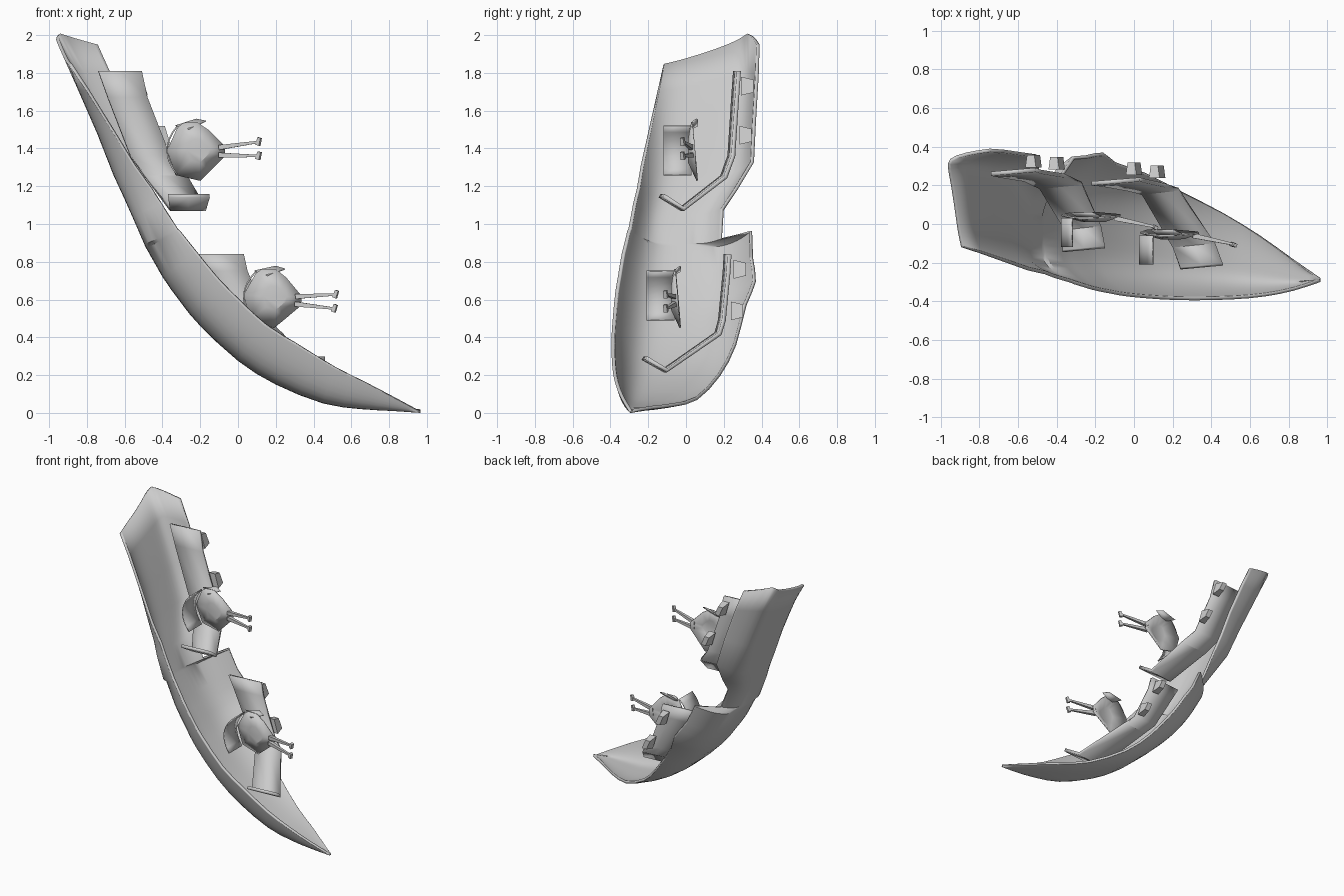
import bpy, bmesh, math
from mathutils import Vector

if "Cube" in bpy.data.objects:
    bpy.data.objects.remove(bpy.data.objects["Cube"])


def make(name, verts, faces, thick=0.0, offset=0.0, angle=35):
    me = bpy.data.meshes.new(name)
    me.from_pydata([tuple(v) for v in verts], [], faces)
    ob = bpy.data.objects.new(name, me)
    bpy.context.collection.objects.link(ob)
    if thick:
        m = ob.modifiers.new("thickness", 'SOLIDIFY')
        m.thickness, m.offset = thick, offset
    bpy.ops.object.select_all(action='DESELECT')
    bpy.context.view_layer.objects.active = ob
    ob.select_set(True)
    bpy.ops.object.shade_smooth_by_angle(angle=math.radians(angle))
    return ob


def grid_faces(rows, cols):
    return [(i * cols + j, i * cols + j + 1, (i + 1) * cols + j + 1, (i + 1) * cols + j)
            for i in range(rows - 1) for j in range(cols - 1)]


# Hull stations: keel x, keel z, left y, right y, left depth, right depth, shear
stations = [
    (-.98, 2.01, -.12, .39, .01, .19, .19),
    (-.89, 1.81, -.15, .385, .04, .19, .13),
    (-.755, 1.50, -.20, .37, .08, .18, .05),
    (-.66, 1.26, -.24, .36, .12, .17, .0),
    (-.60, 1.13, -.26, .27, .15, .12, .0),
    (-.56, 1.04, -.28, .20, .165, .08, .0),
    (-.495, 0.89, -.305, .19, .19, .08, .0),
    (-.485, 0.87, -.31, .35, .195, .19, .0),
    (-.40, 0.72, -.34, .355, .22, .18, .0),
    (-.30, 0.58, -.36, .37, .23, .18, .0),
    (-.20, 0.46, -.375, .32, .24, .15, .0),
    (0.0, 0.275, -.39, .265, .24, .10, .0),
    (0.20, 0.15, -.395, .18, .24, .05, .0),
    (0.45, 0.05, -.39, .06, .20, .02, .0),
    (0.65, 0.02, -.375, -.06, .14, .015, .0),
    (0.82, 0.01, -.345, -.18, .07, .01, .0),
    (0.965, 0.0, -.30, -.28, .005, .005, .0),
]
cols = 25
rows = []
for i, (kx, kz, yl, yr, dl, dr, sh) in enumerate(stations):
    a, b = stations[max(i - 2, 0)], stations[min(i + 2, len(stations) - 1)]
    t = Vector((b[0] - a[0], 0, b[1] - a[1])).normalized()
    n = Vector((-t.z, 0, t.x))
    p = max(9 - i, 3)
    row = []
    for j in range(cols):
        u = math.sin(math.pi * (j / (cols - 1) - .5))
        d = dl * abs(u) ** 4 if u < 0 else dr * u ** p
        slide = sh * max(0, (.78 - u) / 1.78) ** .7 + (sh * .8 * u ** 9 if u > 0 else 0)
        v = Vector((kx, (yl + yr) / 2 + (yr - yl) / 2 * u, kz)) + n * d + t * slide
        v.z = max(v.z, 0)
        row.append(v)
    rows.append(row)
# Smooth in-between rows for the bow half
fine = rows[:8]
for i in range(8, len(rows) - 1):
    fine.append(rows[i])
    nxt = rows[min(i + 2, len(rows) - 1)]
    fine.append([(b + c) * .5625 - (a + d) * .0625
                 for a, b, c, d in zip(rows[i - 1], rows[i], rows[i + 1], nxt)])
fine.append(rows[-1])
make("hull_shell", [v for r in fine for v in r], grid_faces(len(fine), cols), .018, -1)


# Bent consoles: each profile point is y, z, inner x, outer x
def console(name, prof):
    vs = []
    for y, z, x0, x1 in prof:
        vs += [(x0, y - .01, z), ((x0 + x1) / 2, y, z), (x1, y + .01, z)]
    make(name, vs, grid_faces(len(prof), 3), .022, 0, 25)


console("upper_console", [(.27, 1.81, -.74, -.51), (.26, 1.67, -.69, -.48), (.24, 1.36, -.57, -.36),
                          (.20, 1.25, -.49, -.27), (-.02, 1.08, -.36, -.17), (-.13, 1.15, -.37, -.15)])
console("lower_console", [(.22, .84, -.22, .03), (.215, .75, -.17, .05), (.19, .49, -.03, .16),
                          (.17, .42, .04, .23), (-.11, .225, .20, .42), (-.22, .29, .24, .46)])


# Tapered clips on the console edges
def clip(name, x, y, z):
    bm = bmesh.new()
    bmesh.ops.create_cube(bm, size=1)
    for v in bm.verts:
        k = .75 if v.co.y > 0 else 1.1
        v.co = Vector((x + v.co.x * .05 * k - v.co.z * .03, y + v.co.y * .065, z + v.co.z * .09 * k))
    me = bpy.data.meshes.new(name)
    bm.to_mesh(me)
    bm.free()
    bpy.context.collection.objects.link(bpy.data.objects.new(name, me))


for k, pos in enumerate([(-.52, .325, 1.73), (-.40, .315, 1.47), (0.0, .285, .76), (.12, .27, .54)]):
    clip("edge_clip_%d" % (k + 1), *pos)


# Square rod between two points, tapering toward the end
def rod(name, a, b, r0, r1):
    a, b = Vector(a), Vector(b)
    q = (b - a).to_track_quat('Z', 'Y')
    vs = [c + q @ Vector((sx * r, sy * r, 0)) for c, r in ((a, r0), (b, r1))
          for sx, sy in ((-1, -1), (1, -1), (1, 1), (-1, 1))]
    fs = [(k, (k + 1) % 4, (k + 1) % 4 + 4, k + 4) for k in range(4)] + [(3, 2, 1, 0), (4, 5, 6, 7)]
    make(name, vs, fs)


# Pod: curved back plate, domed side plate and two prongs with feet
def pod(tag, ox, oy, oz, tilt):
    def at(x, y, z):
        c, s = math.cos(tilt), math.sin(tilt)
        return Vector((ox + x * c + z * s, oy + y, oz - x * s + z * c))
    vs = []
    for i in range(9):
        a = -1 + i / 4
        vs += [at(-.12 - .055 * (1 - a * a), y, .13 * a) for y in (-.15, -.075, 0)]
    make(tag + "_back_plate", vs, grid_faces(9, 3), .008)
    rim = [(-.12, .12), (-.09, .145), (-.02, .15), (.04, .11), (.13, .02),
           (.13, -.03), (.05, -.11), (0, -.16), (-.13, -.13), (-.175, 0)]
    vs = [at(x, .015 - .09 * z, z) for x, z in rim]
    vs += [at(x * .4, -.015, z * .4) for x, z in rim]
    m = len(rim)
    fs = [(k, (k + 1) % m, m + (k + 1) % m, m + k) for k in range(m)] + [tuple(range(m, 2 * m))]
    make(tag + "_side_plate", vs, fs, .008, 0, 25)
    make(tag + "_top_flap", [at(-.13, .03, .13), at(-.02, .03, .165), at(.03, .01, .155), at(-.06, -.01, .11)],
         [(0, 1, 2, 3)], .008)
    for k, (z0, z1) in enumerate(((.015, .045), (-.025, -.03))):
        rod("%s_prong_%d" % (tag, k + 1), at(.10, 0, z0), at(.31, -.045, z1), .013, .006)
        rod("%s_foot_%d" % (tag, k + 1), at(.305, -.045, z1 - .018), at(.315, -.05, z1 + .022), .011, .009)


pod("upper_pod", -.20, .03, 1.39, 0)
pod("lower_pod", .205, -.06, .61, .09)
